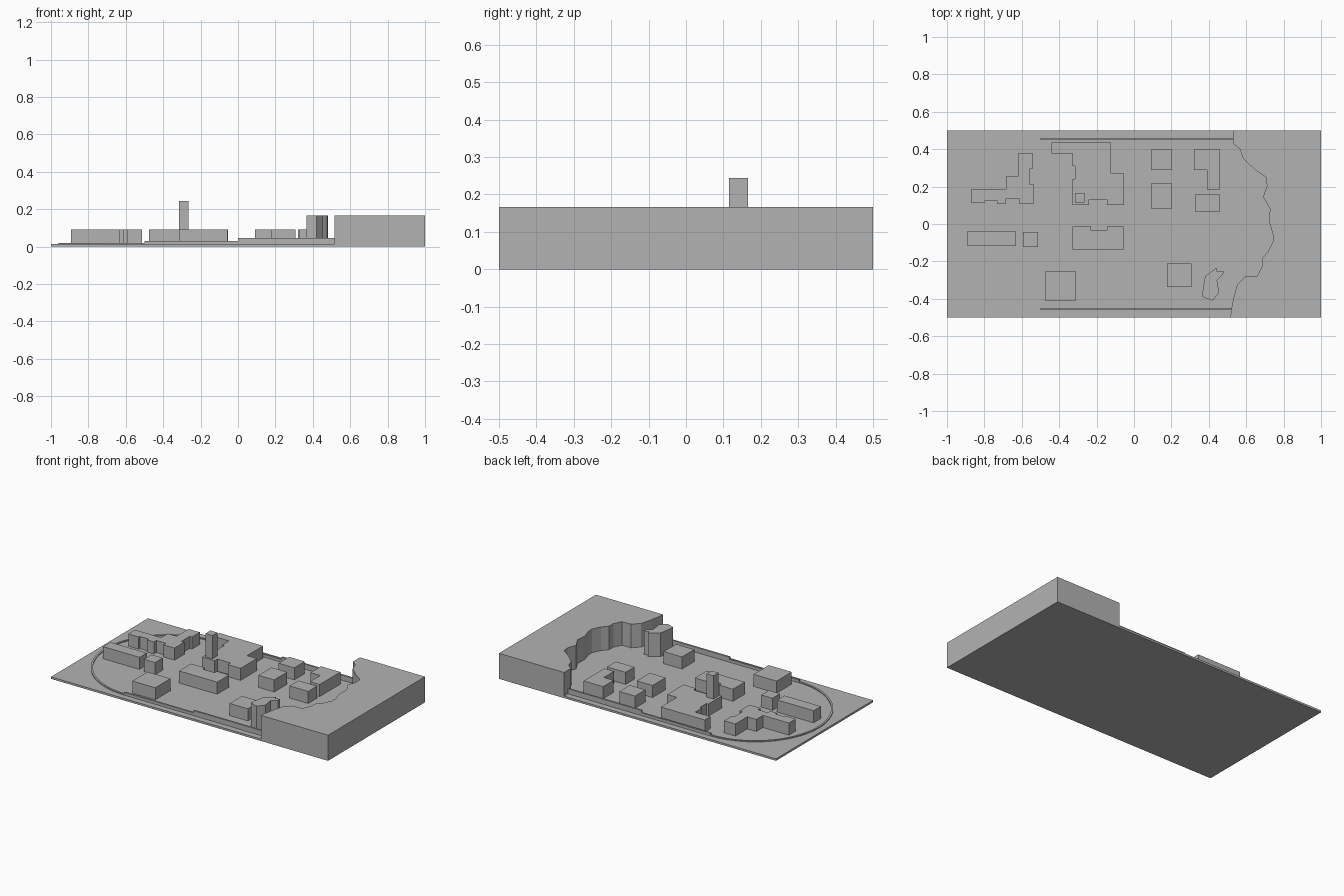
import bpy, bmesh, math

cube = bpy.data.objects.get("Cube")
if cube:
    bpy.data.objects.remove(cube, do_unlink=True)

GROUND, ROOF, CLIFF = 0.013, 0.092, 0.167

stone = bpy.data.materials.new("plain grey")
stone.use_nodes = True
stone.diffuse_color = (0.45, 0.45, 0.45, 1)
stone.node_tree.nodes["Principled BSDF"].inputs["Base Color"].default_value = stone.diffuse_color


def prism(name, outline, bottom, top):
    """Extrude a flat outline straight up."""
    bm = bmesh.new()
    face = bm.faces.new([bm.verts.new((x, y, bottom)) for x, y in outline])
    moved = bmesh.ops.extrude_face_region(bm, geom=[face])["geom"]
    for v in moved:
        if isinstance(v, bmesh.types.BMVert):
            v.co.z = top
    bmesh.ops.recalc_face_normals(bm, faces=bm.faces)
    mesh = bpy.data.meshes.new(name)
    bm.to_mesh(mesh)
    bm.free()
    mesh.materials.append(stone)
    obj = bpy.data.objects.new(name, mesh)
    bpy.context.collection.objects.link(obj)
    return obj


def block(name, x0, x1, y0, y1, bottom=GROUND, top=ROOF):
    return prism(name, [(x0, y0), (x1, y0), (x1, y1), (x0, y1)], bottom, top)


# Base board and raised plateau with its jagged cliff
block("base_board", -1, 1, -0.5, 0.5, 0, GROUND)
cliff_edge = [(.53, .5), (.53, .43), (.567, .4), (.583, .35), (.647, .29), (.706, .25),
              (.711, .2), (.69, .147), (.727, .08), (.722, .013), (.743, -.056),
              (.743, -.094), (.717, -.147), (.684, -.185), (.684, -.227), (.658, -.28),
              (.594, -.28), (.551, -.324), (.53, -.404), (.52, -.457), (.515, -.5)]
prism("plateau", cliff_edge + [(1, -.5), (1, .5)], 0, CLIFF)

# Free standing rock in front of the cliff
prism("rock", [(.38, -.28), (.44, -.235), (.444, -.255), (.48, -.25), (.476, -.27),
               (.444, -.3), (.455, -.367), (.42, -.41), (.367, -.39), (.367, -.36)],
      GROUND, CLIFF)

# Railway: half ring at one end, then stepped embankments on both sides
OUTER, INNER, CENTRE = 0.461, 0.449, -0.5
angles = [math.pi * (0.5 + i / 48) for i in range(49)]
ring = [(CENTRE + OUTER * math.cos(a), OUTER * math.sin(a)) for a in angles]
ring += [(CENTRE + INNER * math.cos(a), INNER * math.sin(a)) for a in reversed(angles)]
prism("track_curve", ring, GROUND, 0.019)
for side, label in ((1, "back"), (-1, "front")):
    near, far = sorted((side * INNER, side * OUTER))
    block(label + "_embankment_low", CENTRE, 0, near, far, top=0.031)
    block(label + "_embankment_high", 0, 0.54, near, far, top=0.046)

# Simple box buildings
boxes = [(-.893, -.63, -.115, -.04), (-.594, -.513, -.122, -.043),
         (-.476, -.31, -.41, -.254), (.176, .308, -.337, -.21),
         (.09, .203, .29, .398), (.09, .203, .083, .217), (.326, .46, .067, .158)]
for i, box in enumerate(boxes):
    block(f"house_{i + 1}", *box)

# Buildings with stepped plans
prism("corner_house", [(.32, .398), (.46, .398), (.46, .185), (.39, .185),
                       (.39, .29), (.32, .29)], GROUND, ROOF)
prism("notched_hall", [(-.33, -.013), (-.23, -.013), (-.23, -.035), (-.145, -.035),
                       (-.145, -.013), (-.055, -.013), (-.055, -.136), (-.33, -.136)],
      GROUND, ROOF)
prism("stepped_hall", [(-.62, .377), (-.54, .377), (-.54, .297), (-.556, .297),
                       (-.556, .21), (-.535, .21), (-.535, .11), (-.615, .11),
                       (-.615, .136), (-.685, .136), (-.685, .11), (-.733, .11),
                       (-.733, .126), (-.797, .126), (-.797, .115), (-.872, .115),
                       (-.872, .185), (-.685, .185), (-.685, .254), (-.62, .254)],
      GROUND, ROOF)
prism("town_hall", [(-.44, .435), (-.44, .377), (-.33, .377), (-.33, .31), (-.315, .31),
                    (-.315, .24), (-.33, .24), (-.33, .102), (-.24, .102), (-.24, .13),
                    (-.145, .13), (-.145, .102), (-.053, .102), (-.053, .27),
                    (-.123, .27), (-.123, .435)], GROUND, ROOF)
block("tower", -.315, -.265, .115, .166, GROUND, .244)
